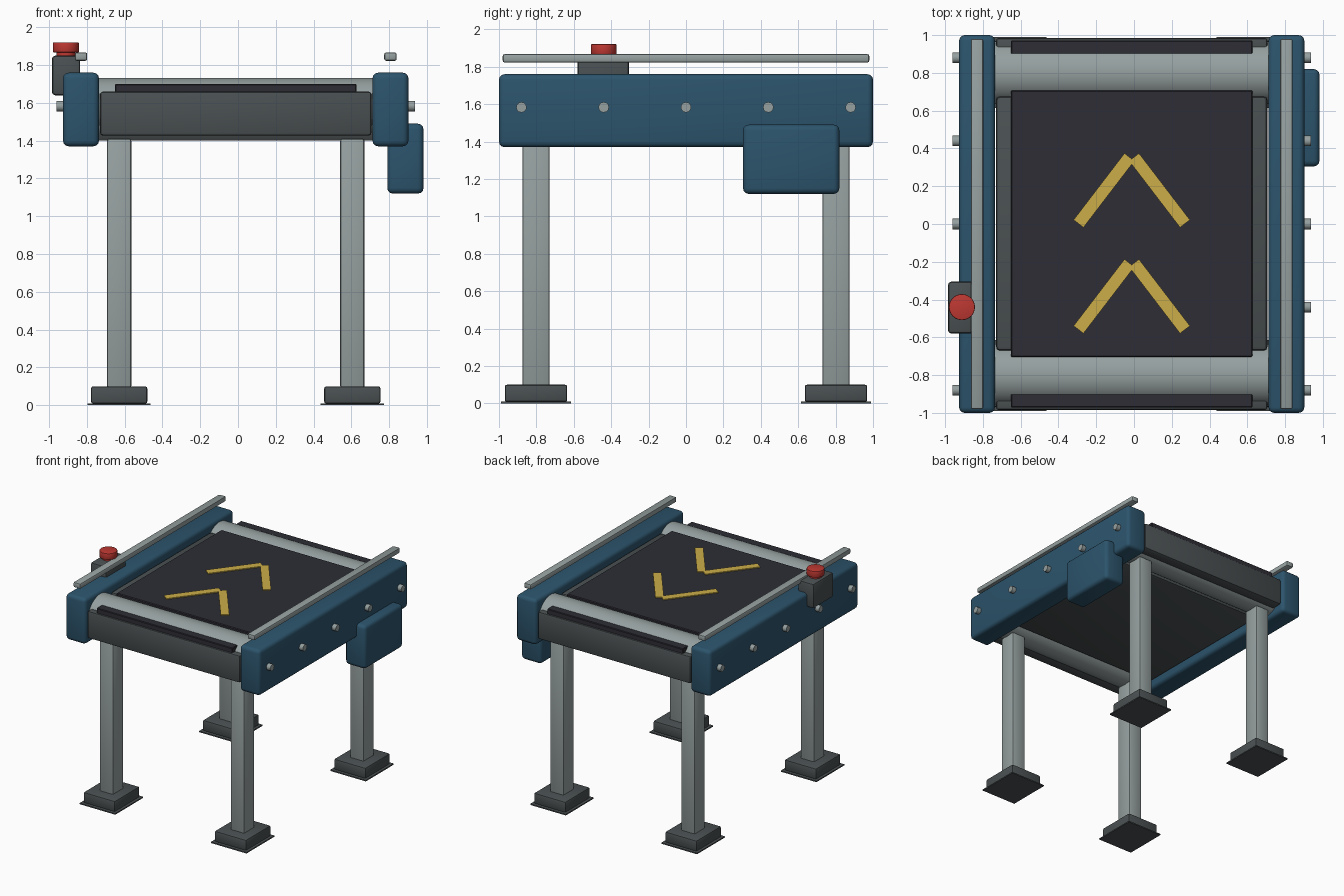
import bpy, bmesh, math
from mathutils import Matrix, Vector

if "Cube" in bpy.data.objects:
    bpy.data.objects.remove(bpy.data.objects["Cube"])

CX = -0.012  # the frame's centre line sits slightly left of the overall centre


def material(name, r, g, b):
    lin = lambda c: ((c / 255 + 0.055) / 1.055) ** 2.4 if c > 10 else c / 255 / 12.92
    m = bpy.data.materials.new(name)
    m.diffuse_color = (lin(r), lin(g), lin(b), 1)
    m.use_nodes = True
    m.node_tree.nodes["Principled BSDF"].inputs["Base Color"].default_value = m.diffuse_color
    return m


BLUE = material("blue_paint", 44, 84, 108)
STEEL = material("light_steel", 150, 160, 160)
GREY = material("dark_grey", 74, 80, 82)
RUBBER = material("black_rubber", 45, 45, 53)
YELLOW = material("yellow_marking", 204, 174, 72)
RED = material("red_button", 190, 56, 50)


def finish(name, bm, mat):
    # smooth shading with sharp edges kept
    for f in bm.faces:
        f.smooth = True
    for e in bm.edges:
        e.smooth = len(e.link_faces) == 2 and e.calc_face_angle(0) < math.radians(35)
    me = bpy.data.meshes.new(name)
    bm.to_mesh(me)
    bm.free()
    me.materials.append(mat)
    ob = bpy.data.objects.new(name, me)
    bpy.context.collection.objects.link(ob)
    return ob


def box(name, mat, x, y, z, bevel=0.0, segs=2, turn=0.0):
    """Box from (min, max) ranges, with rounded edges and an optional turn about z."""
    lo, hi = Vector((x[0], y[0], z[0])), Vector((x[1], y[1], z[1]))
    bm = bmesh.new()
    bmesh.ops.create_cube(bm, size=1, matrix=Matrix.Diagonal((*(hi - lo), 1)))
    if bevel:
        bmesh.ops.bevel(bm, geom=bm.edges[:], offset=bevel, segments=segs,
                        profile=0.5, affect='EDGES')
    bm.transform(Matrix.Translation((lo + hi) / 2) @ Matrix.Rotation(turn, 4, 'Z'))
    return finish(name, bm, mat)


def cylinder(name, mat, centre, radius, depth, axis='Z', sides=32, bevel=0.0):
    bm = bmesh.new()
    bmesh.ops.create_cone(bm, cap_ends=True, segments=sides, radius1=radius,
                          radius2=radius, depth=depth)
    if bevel:
        rim = [e for e in bm.edges if abs(e.verts[0].co.z - e.verts[1].co.z) < 1e-6]
        bmesh.ops.bevel(bm, geom=rim, offset=bevel, segments=2, profile=0.5, affect='EDGES')
    rot = Matrix.Rotation(math.pi / 2, 4, 'Y') if axis == 'X' else Matrix()
    bm.transform(Matrix.Translation(centre) @ rot)
    return finish(name, bm, mat)


def around(c, half):
    return (c - half, c + half)


for s, side in ((-1, "left"), (1, "right")):
    # side frames, guide bars and bolts
    x = CX + s * 0.819
    box(f"{side}_side_frame", BLUE, around(x, 0.095), (-1, 1), (1.37, 1.76), 0.03, 3)
    box(f"{side}_guide_bar", STEEL, around(x, 0.033), (-0.98, 0.98), (1.823, 1.867), 0.01)
    for i in range(5):
        cylinder(f"{side}_bolt_{i + 1}", STEEL, (CX + s * 0.919, (i - 2) * 0.44, 1.583),
                 0.028, 0.062, 'X', 12)
    # legs with feet and pads
    for t, end in ((-1, "front"), (1, "back")):
        lx, ly = CX + s * 0.617, t * 0.802
        box(f"{end}_{side}_leg", STEEL, around(lx, 0.064), around(ly, 0.072), (0.09, 1.41), 0.012)
        box(f"{end}_{side}_foot", GREY, around(lx, 0.149), around(ly, 0.167), (0.008, 0.1), 0.012)
        box(f"{end}_{side}_foot_pad", GREY, around(lx, 0.167), around(ly, 0.187), (0, 0.01))

# rollers, end covers and the belt where it turns over each end
for t, end in ((-1, "front"), (1, "back")):
    cylinder(f"{end}_roller", STEEL, (CX, t * 0.8, 1.567), 0.166, 1.45, 'X', 48)
    box(f"{end}_end_cover", GREY, around(CX, 0.718), around(t * 0.935, 0.05), (1.427, 1.66), 0.015)
    box(f"{end}_belt_lip", RUBBER, around(CX, 0.639), around(t * 0.935, 0.037), (1.45, 1.70), 0.005, 1)

# bed and belt
box("bed", GREY, around(CX, 0.718), (-0.67, 0.675), (1.43, 1.70), 0.02)
box("belt", RUBBER, around(CX, 0.639), (-0.705, 0.708), (1.68, 1.725), 0.006, 1)

# direction chevrons on the belt
for n, y in ((1, -0.383), (2, 0.178)):
    for s, side in ((-1, "left"), (1, "right")):
        box(f"chevron_{n}_{side}_arm", YELLOW, around(CX + s * 0.147, 0.222),
            around(y, 0.033), (1.724, 1.733), turn=-s * math.radians(52.6))

# motor housing on the right
box("motor_housing", BLUE, (0.79, 0.982), (0.305, 0.82), (1.12, 1.49), 0.03, 3)

# emergency stop on the left
box("stop_box", GREY, (-0.985, -0.835), (-0.58, -0.305), (1.64, 1.85), 0.018)
cylinder("stop_stem", RED, (-0.911, -0.44, 1.86), 0.05, 0.03)
cylinder("stop_button", RED, (-0.911, -0.44, 1.894), 0.069, 0.054, bevel=0.005)
